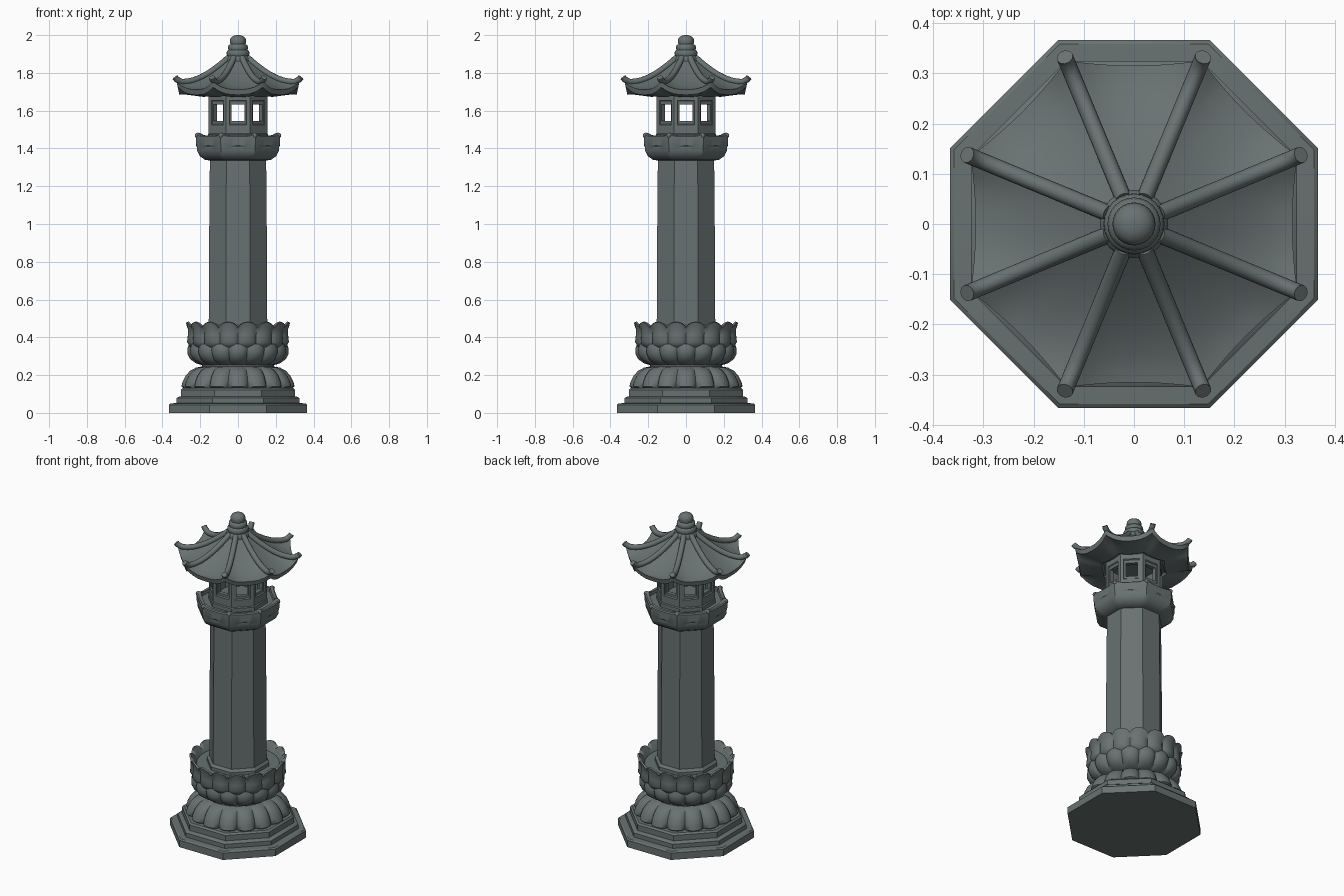
import bpy, bmesh, math
from math import pi, sin, cos
from mathutils import Matrix, Vector

cube = bpy.data.objects.get("Cube")
if cube:
    bpy.data.objects.remove(cube, do_unlink=True)

STONE = (0.14, 0.168, 0.166, 1)
stone = bpy.data.materials.new("grey stone")
stone.use_nodes = True
stone.diffuse_color = STONE
stone.node_tree.nodes["Principled BSDF"].inputs["Base Color"].default_value = STONE

SIDE = pi / 4


def finish(name, bm, angle=35):
    bmesh.ops.remove_doubles(bm, verts=bm.verts, dist=0.0001)
    bmesh.ops.recalc_face_normals(bm, faces=bm.faces)
    mesh = bpy.data.meshes.new(name)
    bm.to_mesh(mesh)
    bm.free()
    mesh.materials.append(stone)
    obj = bpy.data.objects.new(name, mesh)
    bpy.context.collection.objects.link(obj)
    bpy.ops.object.select_all(action="DESELECT")
    bpy.context.view_layer.objects.active = obj
    obj.select_set(True)
    bpy.ops.object.shade_smooth_by_angle(angle=math.radians(angle))
    return obj


def off_axis(a):
    """Angle from the middle of the nearest octagon side."""
    return (a + SIDE / 2) % SIDE - SIDE / 2


def corner(a):
    """0 at the middle of a side, 1 at a corner."""
    return abs(off_axis(a)) / (SIDE / 2)


def round_shape(a, r, z, i):
    return r, z


def octagon(a, r, z, i):
    return r / cos(off_axis(a)), z


def loft(name, profile, shape=round_shape, steps=32, angle=35):
    """Sweep an (r, z) profile round the z axis through a shape rule."""
    bm = bmesh.new()
    rings = []
    for i, (r, z) in enumerate(profile):
        ring = []
        for k in range(steps):
            a = 2 * pi * (k + 0.5) / steps if steps == 8 else 2 * pi * k / steps
            rr, zz = shape(a, r, z, i)
            ring.append(bm.verts.new((rr * cos(a), rr * sin(a), zz)))
        rings.append(ring)
    for low, high in zip(rings, rings[1:]):
        for k in range(steps):
            n = (k + 1) % steps
            bm.faces.new((low[k], low[n], high[n], high[k]))
    bm.faces.new(rings[0])
    bm.faces.new(rings[-1])
    return finish(name, bm, angle)


def petals(bulge, scallop, turn=0.0, count=16):
    """Shape rule: lobed outline, with lobed height where scallop is set."""
    def shape(a, r, z, i):
        lobe = abs(cos(count / 2 * (a + turn))) ** 0.6 - 0.6
        return r * (1 + bulge[i] * lobe), z + scallop[i] * lobe
    return shape


# Stepped octagonal base
loft("base_steps", [(.366, 0), (.366, .043), (.358, .05), (.325, .052), (.325, .078),
                    (.315, .085), (.302, .088), (.302, .122), (.292, .132), (.2, .134)],
     octagon, 8)

# Downturned lotus
loft("lower_lotus", [(.27, .125), (.288, .14), (.282, .165), (.268, .195), (.245, .222),
                     (.215, .24), (.19, .245), (.19, .27)],
     petals([.1, .1, .1, .1, .1, .08, 0, 0], [0] * 8), 128, 50)

# Upturned lotus bowl in two rows of petals
loft("bowl_lower_petals", [(.18, .25), (.215, .262), (.245, .285), (.26, .315), (.261, .34),
                           (.255, .358), (.23, .35)],
     petals([0, .08, .09, .08, .06, .04, 0], [0, 0, 0, 0, .008, .02, .02]), 128, 50)
loft("bowl_upper_petals", [(.22, .33), (.252, .35), (.265, .375), (.262, .41), (.264, .445),
                           (.274, .468), (.264, .472), (.248, .455), (.235, .43), (.15, .43)],
     petals([0, .05, .08, .07, .05, .03, .03, .02, 0, 0],
            [0, 0, 0, 0, .01, .028, .028, .01, 0, 0], pi / 16), 128, 50)

# Shaft
loft("shaft", [(.168, .42), (.168, .45), (.155, .465), (.153, .9), (.149, 1.345)], octagon, 8, 20)


# Platform with a raised rim, lifted at the corners
def platform_shape(a, r, z, i):
    lift = .014 * corner(a) ** 4 if 5 <= i <= 8 else 0
    return r / cos(off_axis(a)), z + lift


loft("platform", [(.145, 1.335), (.175, 1.34), (.203, 1.36), (.218, 1.39), (.218, 1.408),
                  (.223, 1.415), (.223, 1.462), (.217, 1.468), (.2, 1.468), (.196, 1.452),
                  (.05, 1.452)], platform_shape, 64, 30)

bm = bmesh.new()
for k in range(8):
    a = SIDE * (k + .5)
    place = Matrix.Rotation(a, 4, "Z") @ Matrix.Translation((.229, 0, 1.468))
    bmesh.ops.create_uvsphere(bm, u_segments=10, v_segments=6, radius=1,
                              matrix=place @ Matrix.Diagonal((.018, .012, .016, 1)))
finish("platform_corner_knobs", bm, 60)

# Lantern chamber: eight walls with recessed open windows
wall = [(.155, 1.44, 1.71, .155), (.045, 1.525, 1.655, .155), (.043, 1.53, 1.65, .148),
        (.034, 1.545, 1.632, .148), (.034, 1.545, 1.632, .122), (.122, 1.44, 1.71, .122)]
bm = bmesh.new()
for k in range(8):
    spin = Matrix.Rotation(SIDE * k, 4, "Z")
    loops = []
    for n, (w, low, high, d) in enumerate(wall):
        if n in (0, 5):
            w *= math.tan(SIDE / 2)
        loops.append([bm.verts.new(spin @ Vector((d, y, z)))
                      for y, z in ((-w, low), (w, low), (w, high), (-w, high))])
    for p, q in zip(loops, loops[1:]):
        for j in range(4):
            bm.faces.new((p[j], p[(j + 1) % 4], q[(j + 1) % 4], q[j]))
    for j in (0, 2):
        bm.faces.new((loops[0][j], loops[0][j + 1], loops[5][j + 1], loops[5][j]))
finish("lantern_chamber", bm, 25)
loft("chamber_sill", [(.16, 1.445), (.16, 1.475), (.155, 1.48), (.12, 1.48)], octagon, 8)


# Sweeping roof with raised corners
def roof_shape(a, r, z, i):
    c, reach = corner(a), min(1, r / .325)
    return (r * (1 - .03 * (1 - c ** 2) * reach) / cos(off_axis(a)),
            z + .042 * c ** 3 * reach ** 3)


def roof_height(r):
    return 1.712 + .165 * (1 - (r - .05) / .275) ** 1.55


top = [.325, .3, .27, .235, .2, .165, .13, .1, .075, .05]
loft("roof", [(.1, 1.69), (.17, 1.683), (.18, 1.672), (.24, 1.68), (.3, 1.687), (.318, 1.684)]
     + [(r, roof_height(r)) for r in top], roof_shape, 64, 40)

# Ridges running down to upturned tips
bm = bmesh.new()
RIDGE = .0165
for k in range(8):
    spin = Matrix.Rotation(SIDE * (k + .5), 4, "Z")
    path = []
    for r in reversed(top):
        d, z = roof_shape(SIDE / 2, r, roof_height(r), 0)
        path.append(Vector((d, 0, z + .004)))
    path[-1].z += .008
    path.append(path[-1] + Vector((.008, 0, .01)))
    rings = []
    for n, p in enumerate(path):
        t = (path[min(n + 1, len(path) - 1)] - path[max(n - 1, 0)]).normalized()
        up = Vector((-t.z, 0, t.x))
        rings.append([bm.verts.new(spin @ (p + RIDGE * (up * sin(b) + Vector((0, cos(b), 0)))))
                      for b in [2 * pi * j / 10 for j in range(10)]])
    for p, q in zip(rings, rings[1:]):
        for j in range(10):
            bm.faces.new((p[j], p[(j + 1) % 10], q[(j + 1) % 10], q[j]))
    bm.faces.new(rings[0])
    bm.faces.new(rings[-1])
finish("roof_ridges", bm, 50)

# Ringed finial
loft("finial", [(.066, 1.85), (.068, 1.875), (.062, 1.887), (.057, 1.89), (.061, 1.9),
                (.059, 1.915), (.05, 1.922), (.053, 1.932), (.05, 1.946), (.04, 1.952),
                (.043, 1.965), (.041, 1.98), (.032, 1.992), (.017, 1.999), (.004, 2.0)],
     round_shape, 24, 50)
